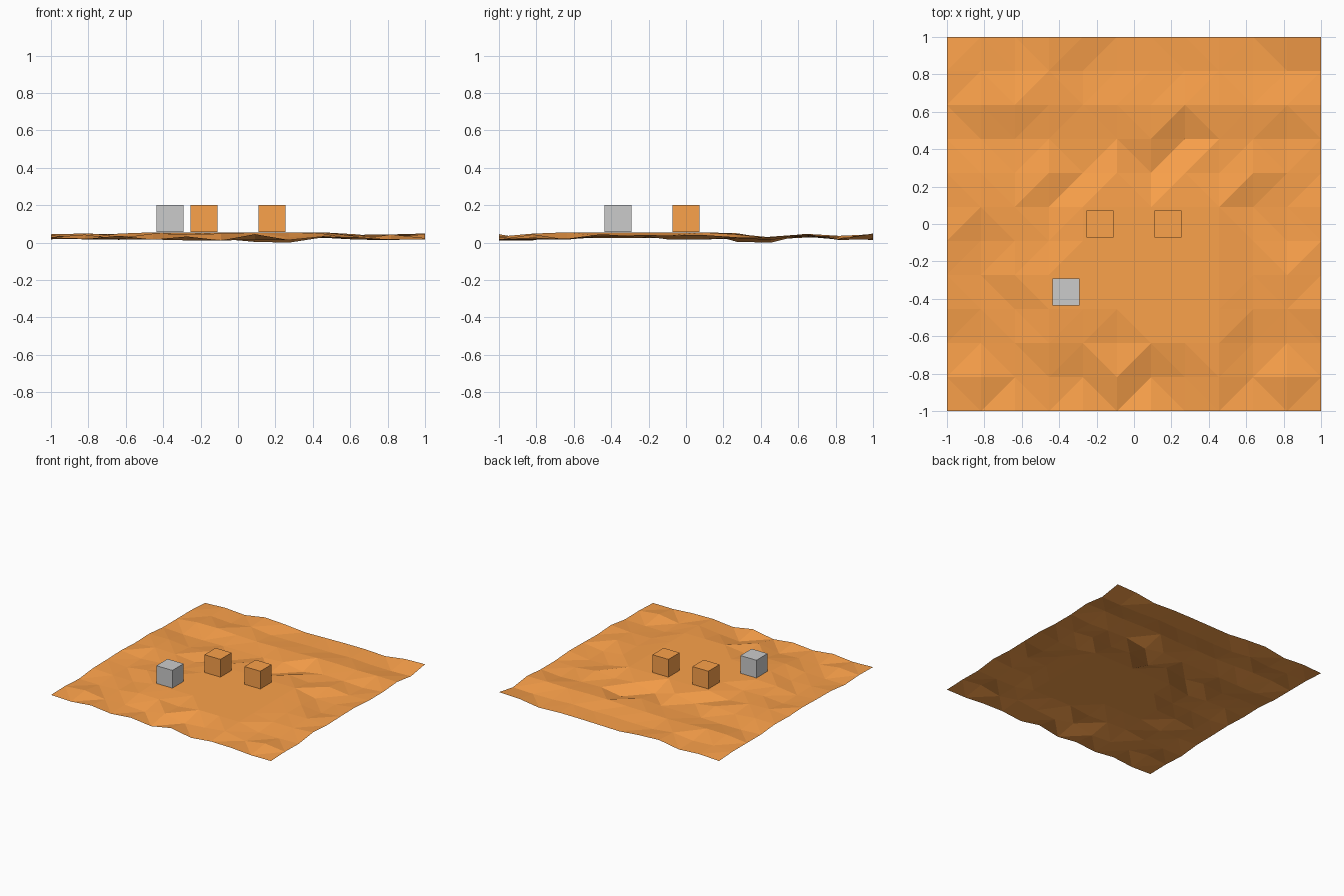
import bpy, bmesh, random

if "Cube" in bpy.data.objects:
    bpy.data.objects.remove(bpy.data.objects["Cube"])

random.seed(7)
N = 11                # terrain cells per side
CELL = 2 / N
TOP = 0.055           # height of the level ground under the blocks
BLOCK = 0.8 * CELL

orange = bpy.data.materials.new("orange")
orange.diffuse_color = (0.97, 0.36, 0.07, 1)
orange.use_nodes = True
orange.node_tree.nodes["Principled BSDF"].inputs["Base Color"].default_value = orange.diffuse_color


def add_object(name, bm, mat=None):
    mesh = bpy.data.meshes.new(name)
    bm.to_mesh(mesh)
    bm.free()
    obj = bpy.data.objects.new(name, mesh)
    bpy.context.collection.objects.link(obj)
    if mat:
        mesh.materials.append(mat)
    return obj


# Notable bumps and hollows, keyed by grid column and row
SPOTS = {
    (6, 7): 0.004, (7, 8): 0.0, (6, 8): 0.032, (7, 9): 0.045, (7, 7): 0.046,
    (5, 8): 0.02, (5, 7): 0.05, (8, 7): 0.03, (8, 8): 0.028,
    (5, 0): 0.012, (6, 1): 0.014, (6, 0): 0.045, (5, 1): 0.048, (7, 0): 0.014,
    (8, 0): 0.032, (4, 1): 0.012, (3, 2): 0.048, (4, 2): 0.045,
    (1, 9): 0.046, (1, 8): 0.017, (2, 8): 0.016, (1, 7): 0.044, (0, 7): 0.042,
}


def height(i, j):
    noise = random.uniform(0.014, 0.049)
    if (i, j) in SPOTS:
        return SPOTS[i, j]
    level = (4 <= i <= 8 and 3 <= j <= 6) or (i == 3 and 3 <= j <= 4) \
        or (6 <= i <= 8 and j == 2)
    return TOP if level else noise


# Faceted terrain sheet
bm = bmesh.new()
grid = [[bm.verts.new((-1 + i * CELL, -1 + j * CELL, height(i, j)))
         for i in range(N + 1)] for j in range(N + 1)]
for j in range(N):
    for i in range(N):
        bm.faces.new((grid[j][i], grid[j][i + 1],
                      grid[j + 1][i + 1], grid[j + 1][i]))
bmesh.ops.triangulate(bm, faces=bm.faces[:], quad_method='SHORT_EDGE')
add_object("terrain", bm, orange)

# Blocks standing on the level cells, a hair above to avoid overlapping faces
for name, cx, cy, mat in (("left_block", -1, 0, orange),
                          ("right_block", 1, 0, orange),
                          ("grey_block", -2, -2, None)):
    bm = bmesh.new()
    bmesh.ops.create_cube(bm, size=BLOCK)
    block = add_object(name, bm, mat)
    block.location = (cx * CELL, cy * CELL, TOP + 0.001 + BLOCK / 2)
